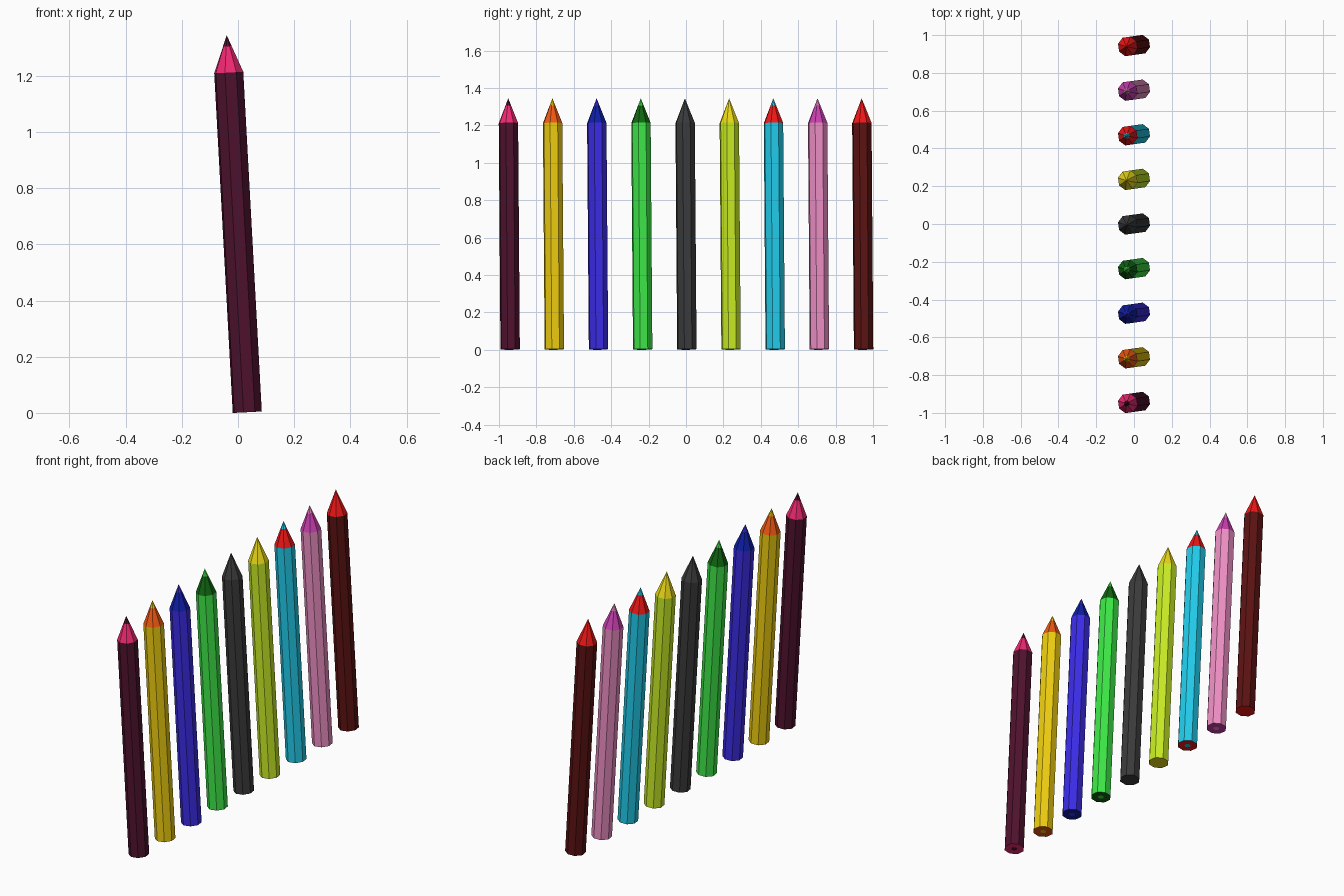
import bpy, bmesh, math
from mathutils import Matrix

if "Cube" in bpy.data.objects:
    bpy.data.objects.remove(bpy.data.objects["Cube"])

SIDES = 8
R = 0.0535        # body circumradius
BODY = 1.211      # body length
LENGTH = 1.344    # full length with the point
CORE = 0.016      # radius of the coloured core
TILT = math.radians(-3.15)
TURN = math.radians(8)
SPACING = 0.2362


def linear(c):
    return c / 12.92 if c <= 0.04045 else ((c + 0.055) / 1.055) ** 2.4


def material(name, rgb):
    mat = bpy.data.materials.new(name)
    mat.diffuse_color = (*[linear(c) for c in rgb], 1)
    mat.use_nodes = True
    mat.node_tree.nodes["Principled BSDF"].inputs["Base Color"].default_value = mat.diffuse_color
    return mat


def pencil(name, matrix, mats):
    # profile rows: radius, height, material of the band leading up to it
    # (0 = painted body, 1 = sharpened cone, 2 = core)
    tip_z = LENGTH - (LENGTH - BODY) * CORE / R
    profile = [(CORE, 0, 2), (R, 0, 1), (R, BODY, 0), (CORE, tip_z, 1)]
    bm = bmesh.new()
    rings = []
    for r, z, _ in profile:
        angles = [(k + 0.5) * math.tau / SIDES for k in range(SIDES)]
        rings.append([bm.verts.new((r * math.cos(a), r * math.sin(a), z)) for a in angles])
    # core end at the bottom
    bm.faces.new(rings[0][::-1]).material_index = 2
    # rings, bottom to top
    for i in range(1, len(rings)):
        lo, hi = rings[i - 1], rings[i]
        for k in range(SIDES):
            n = (k + 1) % SIDES
            bm.faces.new((lo[k], lo[n], hi[n], hi[k])).material_index = profile[i][2]
    # pointed core tip
    apex = bm.verts.new((0, 0, LENGTH))
    for k in range(SIDES):
        bm.faces.new((rings[-1][k], rings[-1][(k + 1) % SIDES], apex)).material_index = 2
    bm.transform(matrix)
    bmesh.ops.recalc_face_normals(bm, faces=bm.faces)
    mesh = bpy.data.meshes.new(name)
    for m in mats:
        mesh.materials.append(m)
    bm.to_mesh(mesh)
    bm.free()
    bpy.context.collection.objects.link(bpy.data.objects.new(name, mesh))


# name, body colour, cone colour, core colour
maroon, yellow, blue = (0.31, 0.07, 0.18), (0.93, 0.80, 0.06), (0.23, 0.17, 0.90)
green, grey, lime = (0.24, 0.90, 0.28), (0.23, 0.23, 0.23), (0.78, 0.92, 0.14)
cyan, pink, dark_red = (0.13, 0.80, 0.92), (0.93, 0.56, 0.77), (0.36, 0.07, 0.07)
lemon, red = (0.93, 0.86, 0.09), (0.95, 0.09, 0.09)
COLOURS = [
    ("maroon", maroon, (0.95, 0.16, 0.45), maroon),
    ("yellow", yellow, (0.95, 0.35, 0.07), yellow),
    ("blue", blue, (0.06, 0.12, 0.66), blue),
    ("green", green, (0.06, 0.40, 0.07), green),
    ("grey", grey, grey, grey),
    ("lime", lime, lemon, lemon),
    ("cyan", cyan, red, cyan),
    ("pink", pink, (0.80, 0.25, 0.70), pink),
    ("dark_red", dark_red, red, red),
]

# row of leaning pencils along y
mid_z = R * 0.924 * math.sin(-TILT) + BODY / 2 * math.cos(TILT)
for i, (name, body, cone, core) in enumerate(COLOURS):
    matrix = (Matrix.Translation((0, (i - 4) * SPACING, mid_z))
              @ Matrix.Rotation(TURN, 4, 'Z') @ Matrix.Rotation(TILT, 4, 'Y')
              @ Matrix.Translation((0, 0, -BODY / 2)))
    mats = [material(f"{name}_{part}", c)
            for part, c in (("body", body), ("cone", cone), ("core", core))]
    pencil(f"{name}_pencil", matrix, mats)
